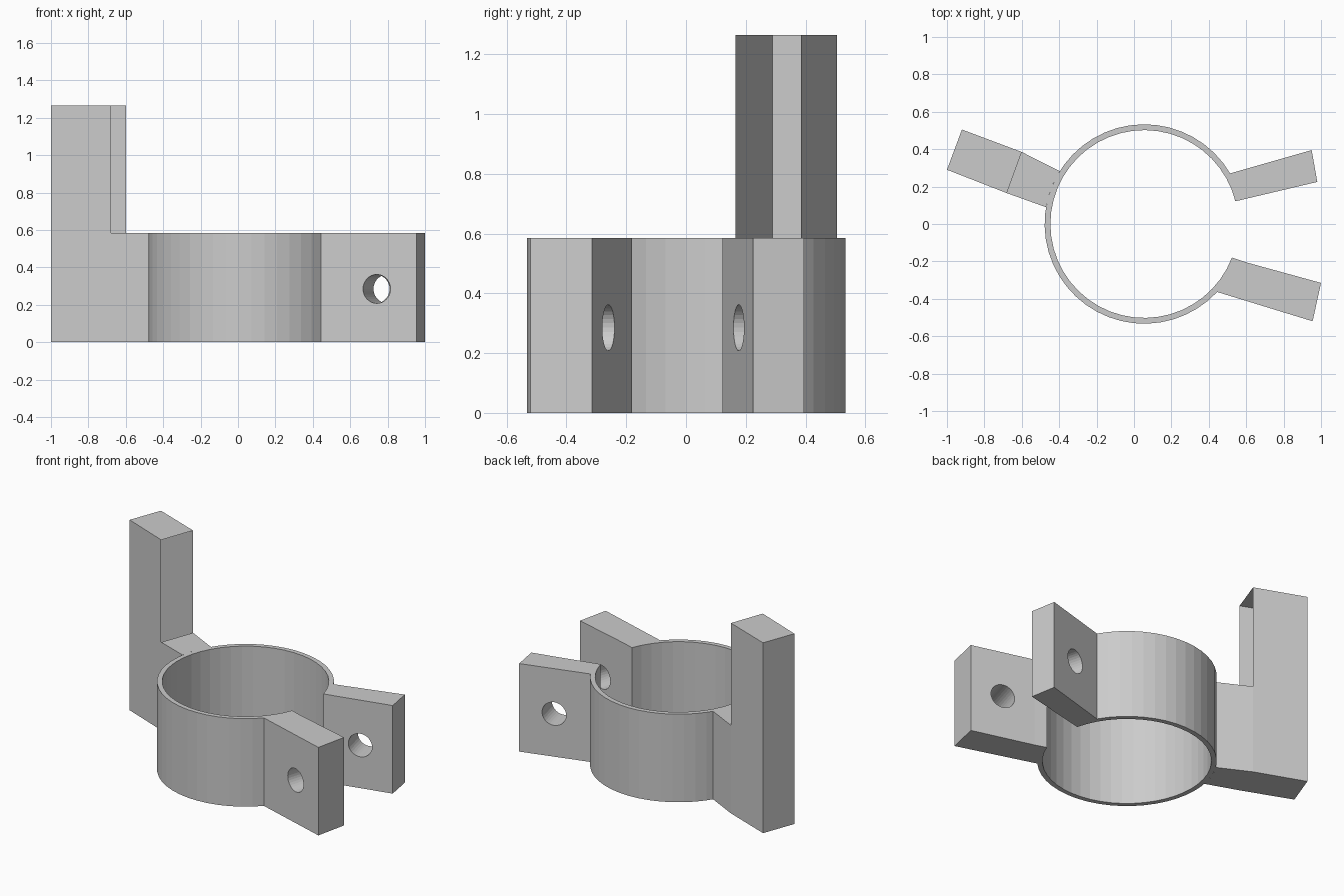
import bpy, bmesh, math
from mathutils import Vector

if "Cube" in bpy.data.objects:
    bpy.data.objects.remove(bpy.data.objects["Cube"], do_unlink=True)

CX, R_OUT, R_IN = 0.055, 0.533, 0.502
H, POST_H = 0.585, 1.265

grey = bpy.data.materials.new("plain grey")
grey.use_nodes = True
grey.diffuse_color = (0.6, 0.6, 0.6, 1)
grey.node_tree.nodes["Principled BSDF"].inputs["Base Color"].default_value = (0.6, 0.6, 0.6, 1)


def arc(r, a, b):
    """Points on the ring from angle a to b, in degrees."""
    n = max(2, round(abs(b - a) / 7.5))
    angles = [math.radians(a + (b - a) * i / n) for i in range(n + 1)]
    return [(CX + r * math.cos(t), r * math.sin(t)) for t in angles]


def finish(name, bm):
    bmesh.ops.recalc_face_normals(bm, faces=bm.faces)
    mesh = bpy.data.meshes.new(name)
    bm.to_mesh(mesh)
    bm.free()
    mesh.materials.append(grey)
    obj = bpy.data.objects.new(name, mesh)
    bpy.context.collection.objects.link(obj)
    return obj


# Split ring with its two lugs, extruded from one outline
upper_lug = [(0.95, 0.395), (0.98, 0.225)]
lower_lug = [(0.60, -0.205), (1.0, -0.315), (0.955, -0.52)]
outline = (arc(R_IN, 14, 339) + lower_lug + arc(R_OUT, 317, 30.5) + upper_lug)
bm = bmesh.new()
base = bm.faces.new([bm.verts.new((x, y, 0)) for x, y in outline])
top = bmesh.ops.extrude_face_region(bm, geom=[base], use_keep_orig=True)["geom"]
bmesh.ops.translate(bm, verts=[g for g in top if isinstance(g, bmesh.types.BMVert)],
                    vec=(0, 0, H))
clamp = finish("clamp_ring", bm)


# Bolt holes square to each lug
def bolt_hole(name, centre, axis):
    bm = bmesh.new()
    bmesh.ops.create_cone(bm, cap_ends=True, segments=32, radius1=0.077,
                          radius2=0.077, depth=0.4)
    cutter = finish(name, bm)
    cutter.location = centre
    cutter.rotation_euler = Vector(axis).to_track_quat("Z", "Y").to_euler()
    cutter.hide_render = True
    cutter.hide_set(True)
    cut = clamp.modifiers.new(name, "BOOLEAN")
    cut.operation, cut.solver, cut.object = "DIFFERENCE", "EXACT", cutter
    return cutter


cutters = [bolt_hole("lower_hole_cutter", (0.77, -0.358, 0.285), (0.28, 0.96, 0)),
           bolt_hole("upper_hole_cutter", (0.755, 0.257, 0.285), (-0.24, 0.97, 0))]

# Bake the holes and drop the cutters
bpy.context.view_layer.update()
baked = bpy.data.meshes.new_from_object(
    clamp.evaluated_get(bpy.context.evaluated_depsgraph_get()))
clamp.modifiers.clear()
clamp.data = baked
for cutter in cutters:
    bpy.data.objects.remove(cutter, do_unlink=True)

# Hollow arm and post, open on the post side that faces the ring
root = arc(R_OUT, 170.3, 148)
front_in, front_out, back_out, back_in = (-0.68, 0.165), (-1.0, 0.29), (-0.92, 0.505), (-0.60, 0.385)
post = [front_in, front_out, back_out, back_in]
bm = bmesh.new()


def face(points):
    bm.faces.new([bm.verts.new(p) for p in points])


def wall(a, b, z0, z1):
    face([(*a, z0), (*b, z0), (*b, z1), (*a, z1)])


face([(x, y, 0) for x, y in root + post[::-1]])
face([(x, y, H) for x, y in root + [back_in, front_in]])
face([(x, y, POST_H) for x, y in post])
for a, b in zip(post, post[1:]):
    wall(a, b, 0, H)
    wall(a, b, H, POST_H)
wall(root[0], front_in, 0, H)
wall(back_in, root[-1], 0, H)
bmesh.ops.remove_doubles(bm, verts=bm.verts, dist=0.0005)
flat = [e for e in bm.edges if len(e.link_faces) == 2 and e.calc_face_angle(1) < 0.001]
bmesh.ops.dissolve_edges(bm, edges=flat, use_verts=False)
finish("arm_and_post", bm)
